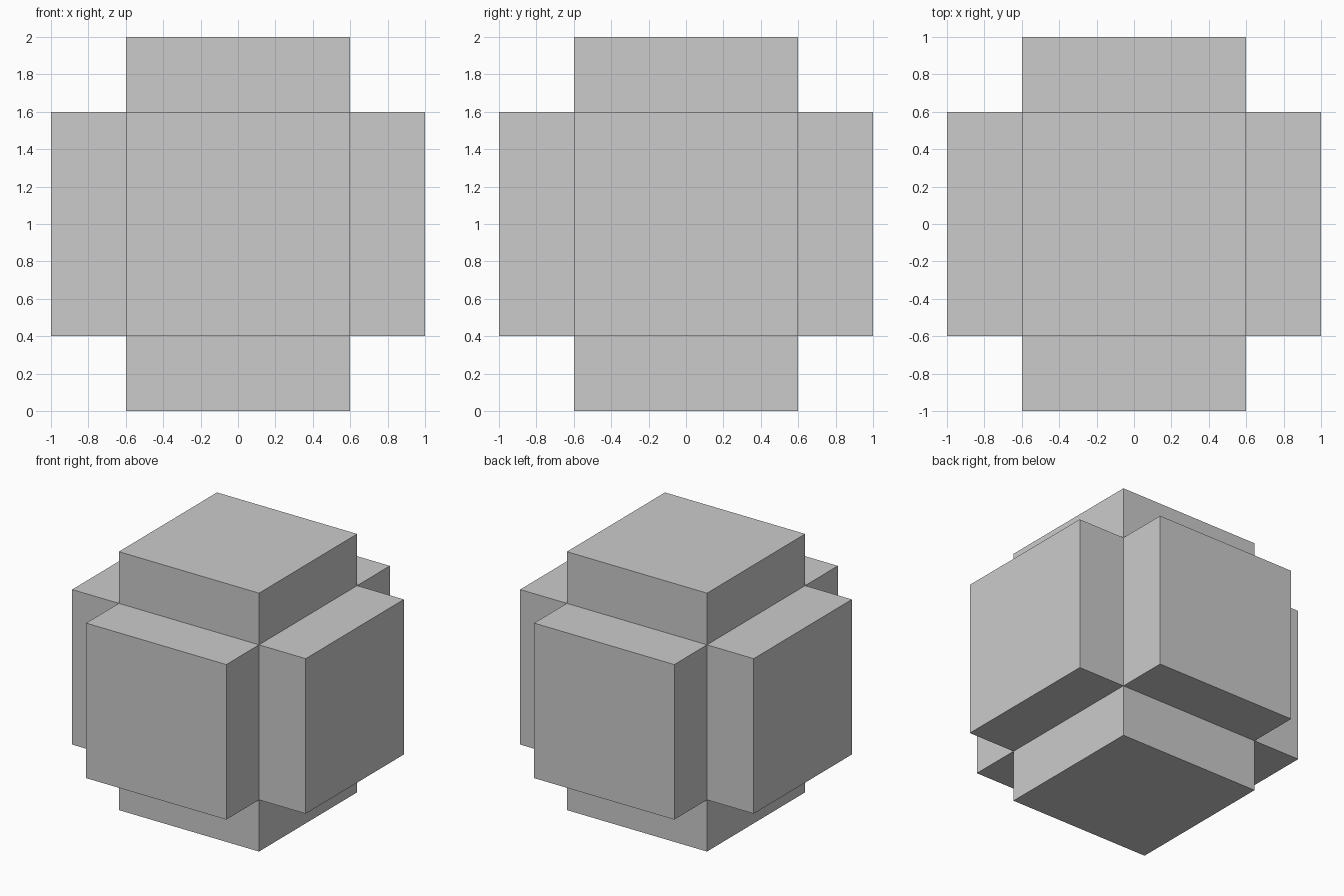
import bpy, bmesh
from mathutils import Matrix

if "Cube" in bpy.data.objects:
    bpy.data.objects.remove(bpy.data.objects["Cube"])

CORE = 1.2   # edge of the central cube
ARM = 0.4    # how far each face is pushed out

# Central cube, centred one unit above the floor
bm = bmesh.new()
bmesh.ops.create_cube(bm, size=CORE, matrix=Matrix.Translation((0, 0, 1)))

# Push each of the six faces out on its own to form the arms
caps = bmesh.ops.extrude_discrete_faces(bm, faces=bm.faces[:])["faces"]
bm.normal_update()
for cap in caps:
    bmesh.ops.translate(bm, verts=cap.verts[:], vec=cap.normal * ARM)
bmesh.ops.recalc_face_normals(bm, faces=bm.faces[:])

# Flat-shaded object
mesh = bpy.data.meshes.new("cross_block")
bm.to_mesh(mesh)
bm.free()
block = bpy.data.objects.new("cross_block", mesh)
bpy.context.collection.objects.link(block)
